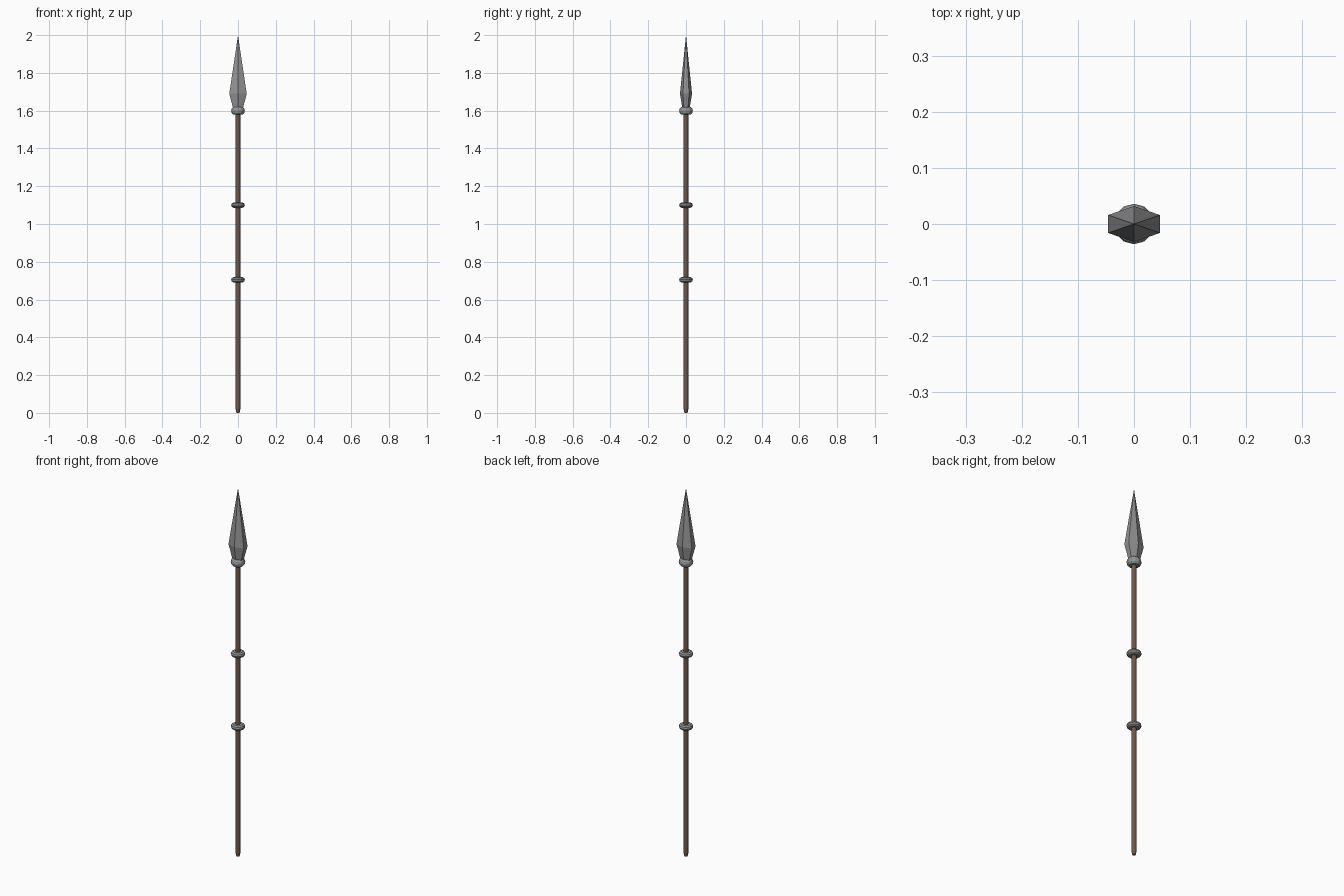
import bpy, bmesh, math

if "Cube" in bpy.data.objects:
    bpy.data.objects.remove(bpy.data.objects["Cube"])


def material(name, rgb):
    m = bpy.data.materials.new(name)
    m.diffuse_color = (*rgb, 1)
    m.use_nodes = True
    m.node_tree.nodes["Principled BSDF"].inputs["Base Color"].default_value = m.diffuse_color
    return m


wood = material("brown wood", (0.165, 0.098, 0.064))
steel = material("grey steel", (0.29, 0.29, 0.29))
collar = material("light steel", (0.29, 0.30, 0.31))


def loft(name, sections, mat, smooth=False):
    """Skin a stack of equal-sided outlines; one-point outlines make a tip."""
    bm = bmesh.new()
    rings = [[bm.verts.new(p) for p in s] for s in sections]
    for a, b in zip(rings, rings[1:]):
        n = max(len(a), len(b))
        for i in range(n):
            j = (i + 1) % n
            if len(b) == 1:
                bm.faces.new((a[i], a[j], b[0]))
            else:
                bm.faces.new((a[i], a[j], b[j], b[i]))
    for r in (rings[0], rings[-1]):
        if len(r) > 2:
            bm.faces.new(r)
    bmesh.ops.recalc_face_normals(bm, faces=bm.faces)
    me = bpy.data.meshes.new(name)
    bm.to_mesh(me)
    bm.free()
    me.materials.append(mat)
    if smooth:
        me.polygons.foreach_set("use_smooth", [True] * len(me.polygons))
    ob = bpy.data.objects.new(name, me)
    bpy.context.collection.objects.link(ob)


def circle(r, z, n=12):
    return [(r * math.cos(math.tau * i / n), r * math.sin(math.tau * i / n), z)
            for i in range(n)]


def blade(w, edge, ridge, z):
    return [(w, -edge, z), (w, edge, z), (0, ridge, z),
            (-w, edge, z), (-w, -edge, z), (0, -ridge, z)]


# Shaft with a small tapered butt
loft("shaft", [circle(0.008, 0), circle(0.0125, 0.02), circle(0.0125, 1.6)], wood)

# Rounded collars: centre height, half height
for name, z, h in (("lower_collar", 0.705, 0.014),
                   ("middle_collar", 1.10, 0.014),
                   ("head_collar", 1.60, 0.02)):
    prof = [(0.012, -1), (0.025, -1), (0.033, -0.6), (0.036, 0),
            (0.033, 0.6), (0.025, 1), (0.012, 1)]
    loft(name, [circle(r, z + t * h) for r, t in prof], collar)

# Faceted blade with a flat narrow edge and a central ridge
loft("spear_head", [blade(0.023, 0.010, 0.017, 1.60),
                    blade(0.046, 0.016, 0.032, 1.69),
                    [(0, 0, 2.0)]], steel)
